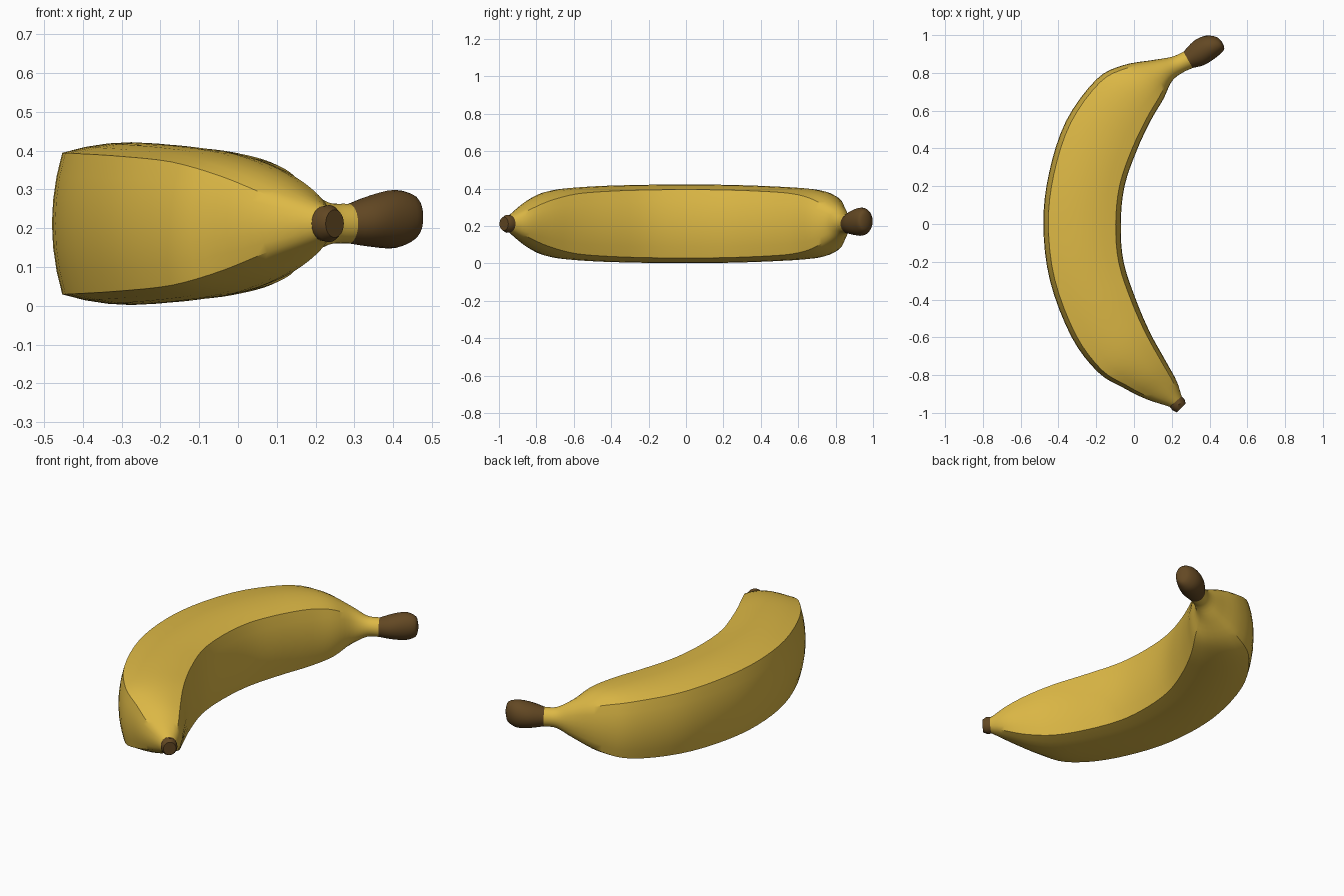
import bpy, bmesh, math
from mathutils import Vector

if "Cube" in bpy.data.objects:
    bpy.data.objects.remove(bpy.data.objects["Cube"])

SIDE = 6      # segments on each of the four sides
SUB = 4       # rings between stations
ZC = 0.212    # height of the centre plane

# station: outer x, y, inner x, y, half height, squareness, centre height
PEEL = [
    (.190, -.968, .252, -.912, .045, 0, ZC),
    (.060, -.925, .225, -.830, .092, .55, ZC),
    (-.060, -.865, .165, -.720, .145, .8, ZC),
    (-.190, -.785, .085, -.575, .183, 1, ZC),
    (-.330, -.600, .010, -.400, .200, 1, ZC),
    (-.445, -.300, -.055, -.200, .208, 1, ZC),
    (-.480, .000, -.070, .000, .210, 1, ZC),
    (-.450, .270, -.050, .200, .208, 1, ZC),
    (-.360, .545, .015, .390, .200, 1, ZC),
    (-.200, .765, .090, .550, .187, .95, ZC),
    (-.060, .840, .155, .660, .160, .7, ZC),
    (.100, .868, .200, .755, .100, .3, ZC),
    (.200, .885, .255, .800, .056, 0, ZC),
    (.262, .912, .310, .826, .051, 0, ZC),
]
STEM = [
    PEEL[-1],
    (.318, .970, .372, .842, .067, 0, .219),
    (.380, .997, .432, .880, .075, 0, .224),
    (.437, .990, .474, .918, .055, 0, .228),
    (.465, .965, .477, .940, .020, 0, .228),
]
TIP = [
    PEEL[0],
    (.203, -.985, .268, -.930, .048, 0, ZC),
    (.226, -.997, .273, -.950, .036, 0, ZC),
]


def section():
    """Unit circle and matching bulged square, as pairs of points."""
    c, n = .87, 4 * SIDE
    pairs = []
    for k in range(n):
        q, i = divmod(k, SIDE)
        t = i / SIDE * 2 - 1
        a = math.pi / 4 * t
        rot = q * math.pi / 2
        sq = (1 - (1 - c) * t * t, c * t)
        ci = (math.cos(a), math.sin(a))
        pairs.append([(p[0] * math.cos(rot) - p[1] * math.sin(rot),
                       p[0] * math.sin(rot) + p[1] * math.cos(rot)) for p in (ci, sq)])
    return pairs


def spline(st, sub):
    """Catmull-Rom interpolation of the stations."""
    out = []
    for i in range(len(st) - 1):
        b, c = st[i], st[i + 1]
        a = st[i - 1] if i else [2 * x - y for x, y in zip(b, c)]
        d = st[i + 2] if i + 2 < len(st) else [2 * y - x for x, y in zip(b, c)]
        for j in range(sub):
            t = j / sub
            out.append([.5 * (2 * q + (r - p) * t + (2 * p - 5 * q + 4 * r - s) * t * t
                              + (3 * q - p - 3 * r + s) * t ** 3)
                        for p, q, r, s in zip(a, b, c, d)])
    out.append(list(st[-1]))
    return out


def loft(name, stations, sub, mat, cap):
    bm = bmesh.new()
    rings = []
    for ox, oy, ix, iy, hz, s, zc in spline(stations, sub):
        s = min(max(s, 0), 1)
        mid = Vector(((ox + ix) / 2, (oy + iy) / 2, zc))
        u = Vector(((ix - ox) / 2, (iy - oy) / 2, 0))
        ring = []
        for ci, sq in section():
            x, z = (a + (b - a) * s for a, b in zip(ci, sq))
            ring.append(bm.verts.new(mid + u * x + Vector((0, 0, hz * z))))
        rings.append(ring)
    n = 4 * SIDE
    for a, b in zip(rings, rings[1:]):
        for k in range(n):
            m = (k + 1) % n
            bm.faces.new((a[k], a[m], b[m], b[k]))
    if cap:
        bm.faces.new(rings[-1])
    bmesh.ops.recalc_face_normals(bm, faces=bm.faces)
    # open tubes: make sure faces point away from the axis
    f = bm.faces[0]
    axis = sum((v.co for v in rings[0]), Vector()) / n
    if f.normal.dot(f.calc_center_median() - axis) < 0:
        bmesh.ops.reverse_faces(bm, faces=bm.faces)
    me = bpy.data.meshes.new(name)
    bm.to_mesh(me)
    bm.free()
    me.materials.append(mat)
    ob = bpy.data.objects.new(name, me)
    bpy.context.collection.objects.link(ob)
    bpy.ops.object.select_all(action='DESELECT')
    ob.select_set(True)
    bpy.context.view_layer.objects.active = ob
    bpy.ops.object.shade_smooth_by_angle(angle=math.radians(35))
    return ob


def material(name, color):
    m = bpy.data.materials.new(name)
    m.diffuse_color = (*color, 1)
    m.use_nodes = True
    m.node_tree.nodes["Principled BSDF"].inputs["Base Color"].default_value = m.diffuse_color
    return m


yellow = material("yellow_peel", (.72, .48, .06))
brown = material("brown_stem", (.125, .065, .017))

loft("banana_peel", PEEL, SUB, yellow, False)   # curved body
loft("stem", STEM, 3, brown, True)              # rounded stem bulb
loft("blossom_tip", TIP, 1, brown, True)        # small dark end
